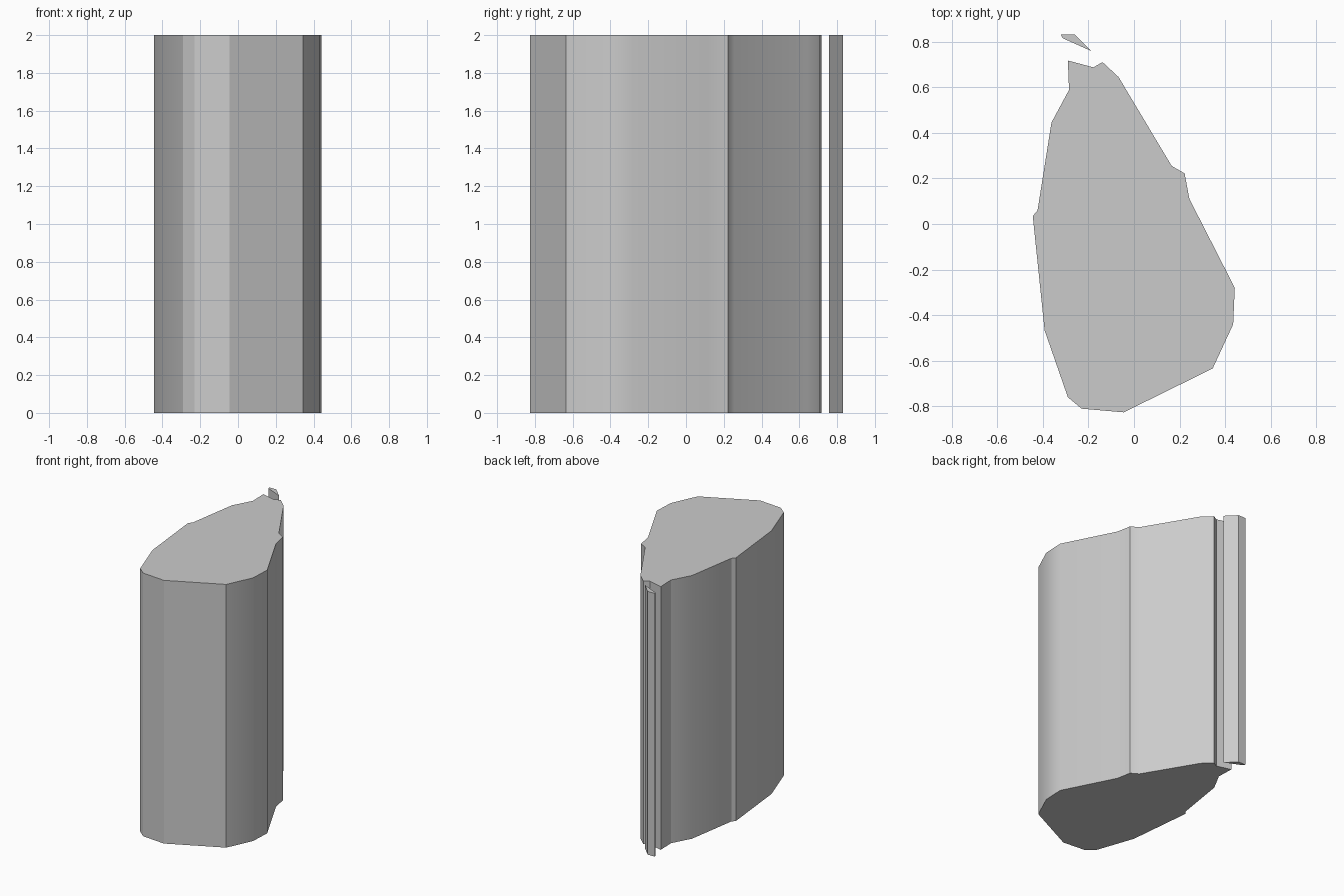
import bpy
import bmesh
import math

cube = bpy.data.objects.get("Cube")
if cube:
    bpy.data.objects.remove(cube, do_unlink=True)

HEIGHT = 2.0

grey = bpy.data.materials.new("plain grey")
grey.use_nodes = True
colour = (0.6, 0.6, 0.6, 1.0)
grey.diffuse_color = colour
grey.node_tree.nodes["Principled BSDF"].inputs["Base Color"].default_value = colour


def extrude_outline(name, outline):
    """Raise a closed counter-clockwise outline into a capped column."""
    bm = bmesh.new()
    base = bm.faces.new([bm.verts.new((x, y, 0)) for x, y in outline])
    result = bmesh.ops.extrude_face_region(bm, geom=[base], use_keep_orig=True)
    top = [v for v in result["geom"] if isinstance(v, bmesh.types.BMVert)]
    bmesh.ops.translate(bm, verts=top, vec=(0, 0, HEIGHT))
    bmesh.ops.recalc_face_normals(bm, faces=bm.faces)
    mesh = bpy.data.meshes.new(name)
    bm.to_mesh(mesh)
    bm.free()
    mesh.materials.append(grey)
    obj = bpy.data.objects.new(name, mesh)
    bpy.context.collection.objects.link(obj)
    # Soften gentle bends, keep corners and caps crisp
    bpy.ops.object.select_all(action="DESELECT")
    obj.select_set(True)
    bpy.context.view_layer.objects.active = obj
    bpy.ops.object.shade_smooth_by_angle(angle=math.radians(30))
    return obj


# Main island-shaped column
front_edge = [(-0.29, -0.76), (-0.23, -0.81), (-0.045, -0.826), (0.345, -0.634)]
left_edge = [(0.435, -0.44), (0.442, -0.28), (0.243, 0.11), (0.222, 0.222),
             (0.165, 0.255), (-0.068, 0.645)]
back_edge = [(-0.138, 0.71), (-0.178, 0.687), (-0.29, 0.717), (-0.285, 0.588)]
right_edge = [(-0.362, 0.445), (-0.423, 0.06), (-0.444, 0.035), (-0.392, -0.467)]
extrude_outline("main_column", front_edge + left_edge + back_edge + right_edge)

# Thin separate sliver behind it
extrude_outline("back_sliver",
                [(-0.313, 0.815), (-0.186, 0.758), (-0.26, 0.832), (-0.322, 0.832)])
